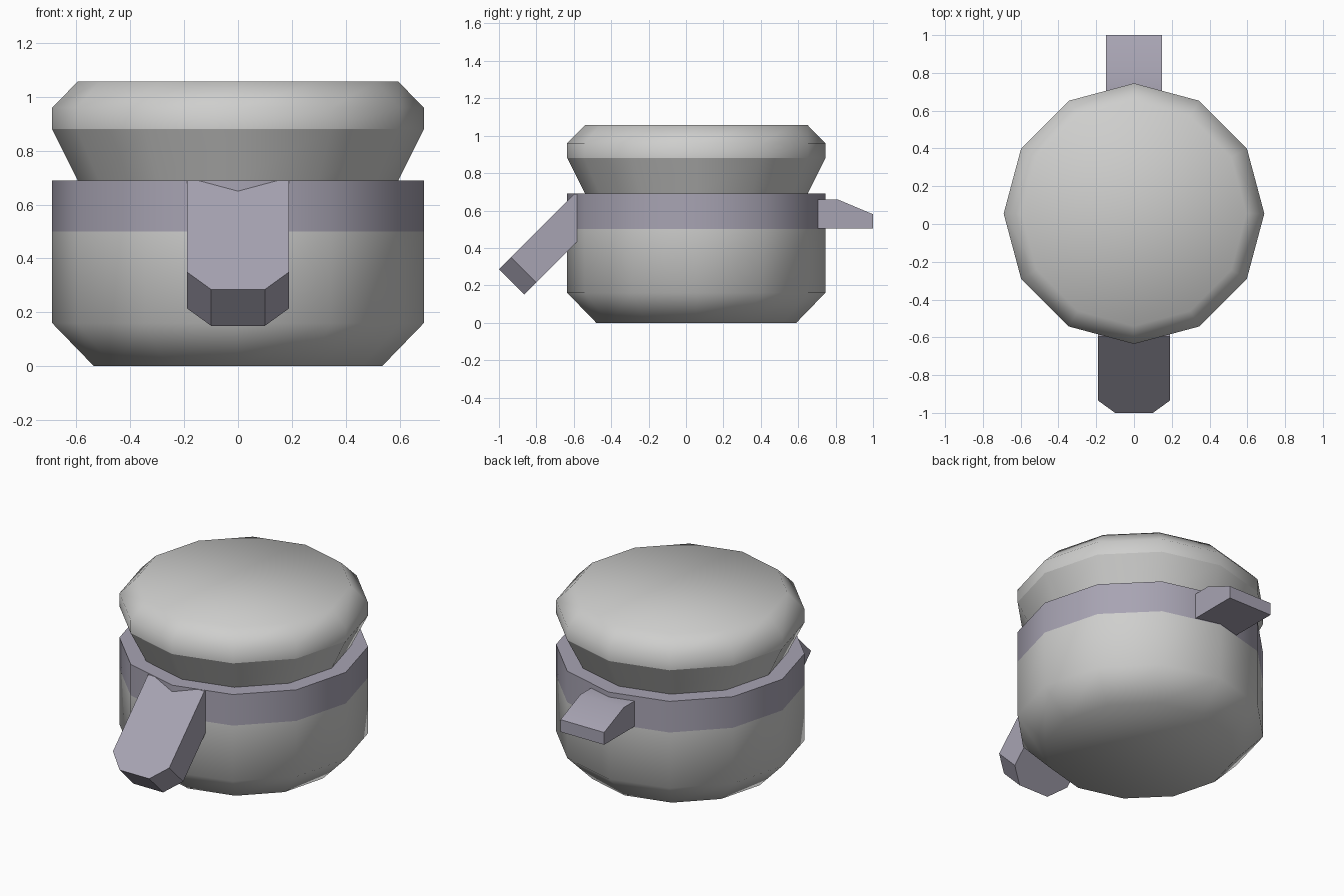
import bpy, bmesh, math
from mathutils import Vector

if "Cube" in bpy.data.objects:
    bpy.data.objects.remove(bpy.data.objects["Cube"])

SIDES = 12
CENTRE_Y = 0.055


def material(name, color):
    mat = bpy.data.materials.new(name)
    mat.use_nodes = True
    mat.diffuse_color = color
    bsdf = next(n for n in mat.node_tree.nodes if n.type == 'BSDF_PRINCIPLED')
    bsdf.inputs["Base Color"].default_value = color
    return mat


grey = material("pale grey", (0.62, 0.62, 0.61, 1))
lilac = material("lilac grey", (0.39, 0.37, 0.45, 1))


def finish(bm, name, mat, angle):
    """Turn a bmesh into an object, smooth below the given angle."""
    mesh = bpy.data.meshes.new(name)
    bm.to_mesh(mesh)
    bm.free()
    mesh.materials.append(mat)
    obj = bpy.data.objects.new(name, mesh)
    bpy.context.collection.objects.link(obj)
    bpy.ops.object.select_all(action='DESELECT')
    obj.select_set(True)
    bpy.context.view_layer.objects.active = obj
    bpy.ops.object.shade_smooth_by_angle(angle=math.radians(angle))
    return obj


def lathe(name, profile, mat, angle, bottom=False, top=False):
    """Twelve-sided turned shell from (radius, height) points, bottom to top."""
    bm = bmesh.new()
    rings = []
    for r, z in profile:
        turns = [math.tau * i / SIDES for i in range(SIDES)]
        rings.append([bm.verts.new((r * math.cos(a), CENTRE_Y + r * math.sin(a), z))
                      for a in turns])
    for low, high in zip(rings, rings[1:]):
        for i in range(SIDES):
            j = (i + 1) % SIDES
            bm.faces.new((low[i], low[j], high[j], high[i]))
    if bottom:
        bm.faces.new(rings[0][::-1])
    if top:
        bm.faces.new(rings[-1])
    return finish(bm, name, mat, angle)


def prism(points, depth):
    """Closed solid from a flat outline pushed along a depth vector."""
    bm = bmesh.new()
    face = bm.faces.new([bm.verts.new(p) for p in points])
    result = bmesh.ops.extrude_face_region(bm, geom=[face], use_keep_orig=True)
    moved = [g for g in result["geom"] if isinstance(g, bmesh.types.BMVert)]
    bmesh.ops.translate(bm, verts=moved, vec=depth)
    bmesh.ops.recalc_face_normals(bm, faces=bm.faces)
    return bm


# Bowl, collar with its flat rim, flared neck and rounded lid
lathe("bowl", [(0.535, 0), (0.69, 0.16), (0.69, 0.5)], grey, 60, bottom=True)
lathe("collar", [(0.69, 0.5), (0.69, 0.69), (0.59, 0.69)], lilac, 40)
lathe("neck", [(0.595, 0.69), (0.69, 0.88)], grey, 60)
lathe("lid", [(0.69, 0.88), (0.69, 0.96), (0.595, 1.057)], grey, 60, top=True)

# Front handle: slanted slab with clipped end corners, trimmed at the collar
tip = Vector((0, -1, 0.285))
along = Vector((0, 1, 1)).normalized()
half = [(0.1, 0), (0.19, 0.092), (0.19, 0.8)]
outline = half + [(-x, s) for x, s in reversed(half)]
bm = prism([tip + along * s + Vector((x, 0, 0)) for x, s in outline],
           Vector((0, 0.135, -0.135)))
for point, normal in (((0, -0.57, 0), (0, 1, 0)), ((0, 0, 0.689), (0, 0, 1))):
    cut = bmesh.ops.bisect_plane(bm, geom=bm.verts[:] + bm.edges[:] + bm.faces[:],
                                 plane_co=point, plane_no=normal, clear_outer=True)
    edges = [g for g in cut["geom_cut"] if isinstance(g, bmesh.types.BMEdge)]
    bmesh.ops.holes_fill(bm, edges=edges)
bmesh.ops.recalc_face_normals(bm, faces=bm.faces)
finish(bm, "front_handle", lilac, 20)

# Rear thumb tab: sloped wedge
side = [(0.69, 0.505), (1, 0.505), (1, 0.58), (0.81, 0.66), (0.69, 0.66)]
bm = prism([(-0.147, y, z) for y, z in side], Vector((0.294, 0, 0)))
finish(bm, "rear_tab", lilac, 40)
